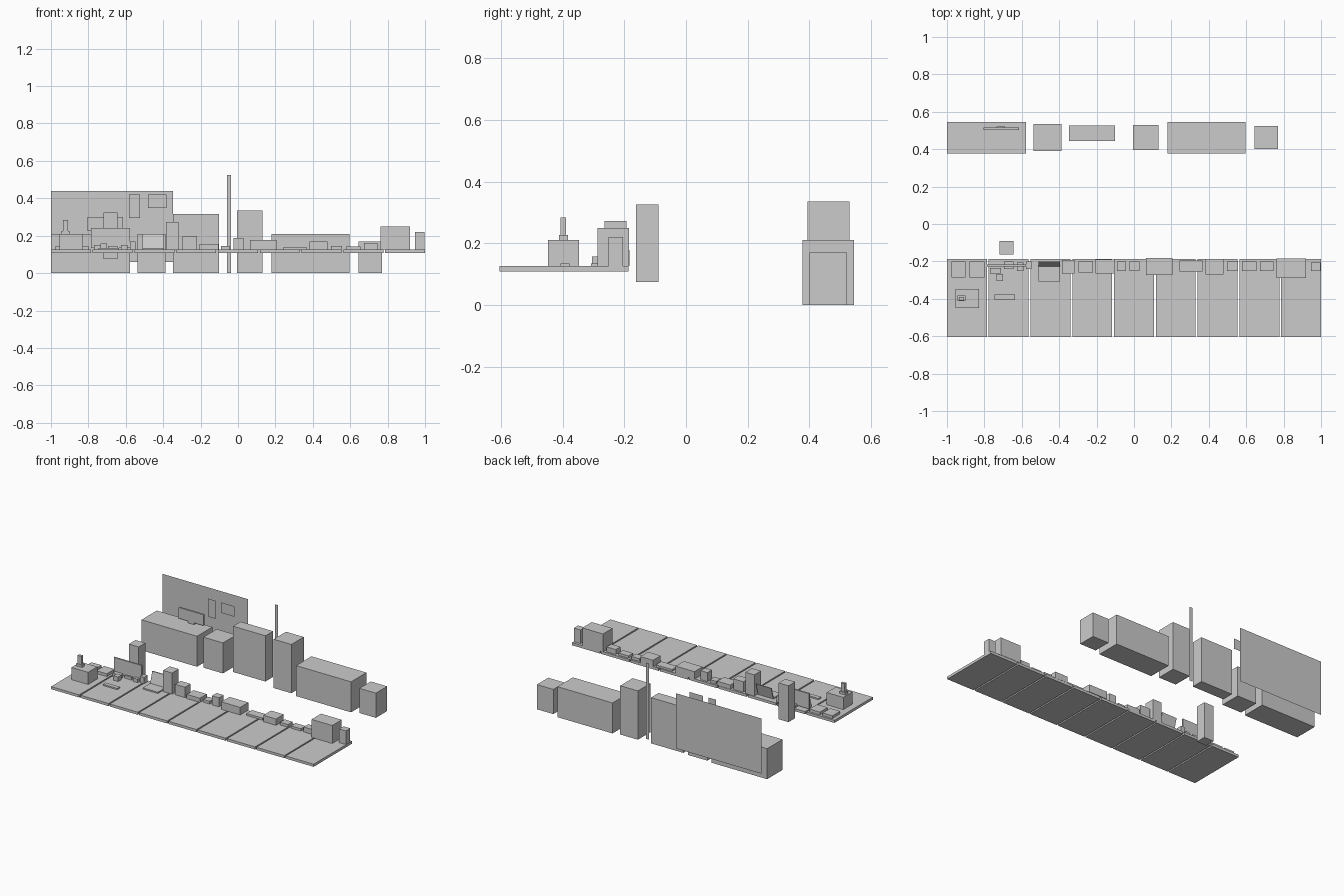
import bpy, bmesh
from mathutils import Vector


def box(name, x0, x1, y0, y1, z0, z1):
    bm = bmesh.new()
    bmesh.ops.create_cube(bm, size=1)
    for v in bm.verts:
        v.co = Vector((x1 if v.co.x > 0 else x0, y1 if v.co.y > 0 else y0, z1 if v.co.z > 0 else z0))
    me = bpy.data.meshes.new(name)
    bm.to_mesh(me)
    bm.free()
    ob = bpy.data.objects.new(name, me)
    bpy.context.collection.objects.link(ob)
    return ob


def sheet(name, x0, x1, y, z0, z1):
    me = bpy.data.meshes.new(name)
    me.from_pydata([(x0, y, z0), (x1, y, z0), (x1, y, z1), (x0, y, z1)], [], [(0, 1, 2, 3)])
    ob = bpy.data.objects.new(name, me)
    bpy.context.collection.objects.link(ob)


TOP = 0.126

# row of nine worktop slabs
PITCH = 0.2233
for i in range(9):
    x = -1 + i * PITCH
    box("worktop_slab", x, x + 0.2136, -0.605, -0.187, 0.108, TOP)

# cabinets along the back: x0, x1, y0, y1, height
for c in [(-1, -0.577, 0.378, 0.545, 0.21), (-0.537, -0.388, 0.39, 0.535, 0.21),
          (-0.348, -0.102, 0.444, 0.527, 0.315), (-0.005, 0.13, 0.395, 0.53, 0.336),
          (0.178, 0.597, 0.378, 0.545, 0.21), (0.645, 0.77, 0.4, 0.523, 0.17)]:
    box("back_cabinet", c[0], c[1], c[2], c[3], 0, c[4])

# wall panel, posters and upright strip
sheet("wall_panel", -1, -0.347, 0.605, 0.06, 0.44)
sheet("wall_poster_tall", -0.583, -0.525, 0.505, 0.295, 0.42)
sheet("wall_poster_wide", -0.482, -0.382, 0.505, 0.348, 0.42)
sheet("upright_strip", -0.06, -0.038, 0.49, 0, 0.525)

# screen on the back cabinet
box("back_screen", -0.805, -0.615, 0.503, 0.515, 0.225, 0.30)
box("back_screen_stand", -0.735, -0.69, 0.507, 0.522, 0.21, 0.24)

# equipment along the worktop edge: x0, x1, y0, y1, top
for e in [(-0.975, -0.90, -0.285, -0.2, 0.145), (-0.88, -0.80, -0.285, -0.2, 0.145),
          (-0.385, -0.317, -0.265, -0.193, 0.272), (-0.297, -0.22, -0.26, -0.2, 0.198),
          (-0.205, -0.105, -0.265, -0.19, 0.155), (-0.09, -0.042, -0.25, -0.2, 0.145),
          (-0.023, 0.03, -0.25, -0.2, 0.188), (0.063, 0.207, -0.272, -0.183, 0.178),
          (0.243, 0.367, -0.255, -0.195, 0.14), (0.382, 0.478, -0.27, -0.186, 0.17),
          (0.496, 0.556, -0.25, -0.2, 0.145), (0.578, 0.655, -0.25, -0.2, 0.142),
          (0.675, 0.745, -0.25, -0.2, 0.16), (0.762, 0.92, -0.288, -0.185, 0.25),
          (0.947, 0.998, -0.252, -0.205, 0.22)]:
    box("bench_equipment", e[0], e[1], e[2], e[3], TOP, e[4])

# box with a bottle on the first slab
box("front_box", -0.955, -0.828, -0.448, -0.348, TOP, 0.21)
box("bottle_base", -0.945, -0.90, -0.412, -0.383, 0.21, 0.226)
box("bottle", -0.936, -0.908, -0.408, -0.389, 0.226, 0.283)

# workstation screen with small items
box("desk_screen", -0.787, -0.577, -0.228, -0.217, 0.135, 0.24)
box("desk_screen_stand", -0.695, -0.645, -0.24, -0.2, TOP, 0.145)
box("small_item", -0.77, -0.71, -0.265, -0.235, TOP, 0.15)
box("small_item", -0.625, -0.59, -0.25, -0.205, TOP, 0.15)
box("small_item", -0.577, -0.548, -0.24, -0.2, TOP, 0.17)
box("cup", -0.735, -0.70, -0.305, -0.268, TOP, 0.157)
box("keyboard", -0.745, -0.635, -0.407, -0.378, TOP, 0.135)

# laptop with leaning lid
box("laptop_base", -0.51, -0.395, -0.308, -0.225, TOP, 0.135)
lid = box("laptop_lid", -0.51, -0.395, -0.228, -0.221, 0.13, 0.21)
for v in lid.data.vertices:
    if v.co.z > 0.2:
        v.co.y += 0.023

# chair back behind the workstation
box("chair_back", -0.718, -0.643, -0.162, -0.09, 0.075, 0.325)
